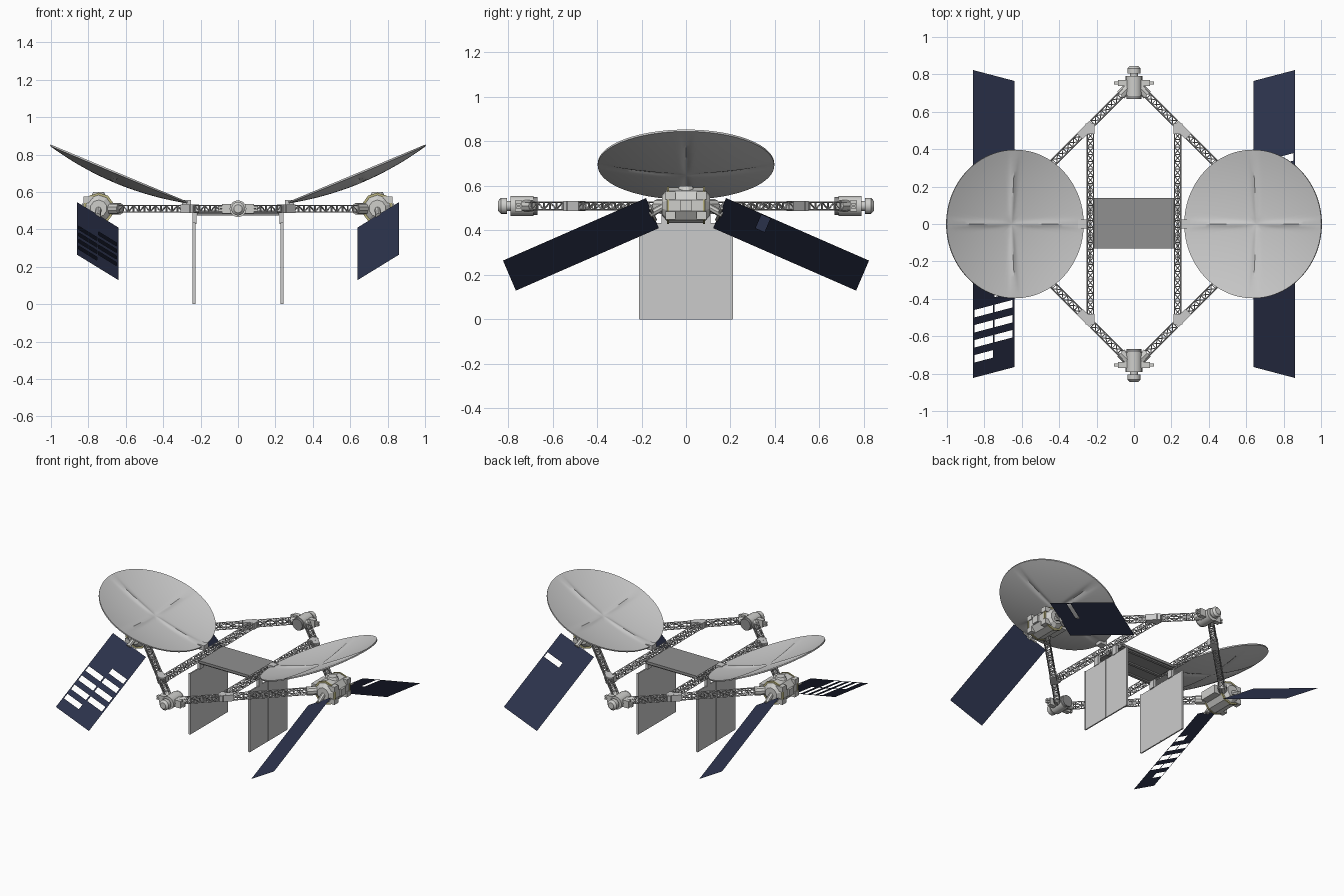
import bpy, bmesh, math
from mathutils import Vector, Matrix

if "Cube" in bpy.data.objects:
    bpy.data.objects.remove(bpy.data.objects["Cube"])


def material(name, rgb):
    m = bpy.data.materials.new(name)
    m.diffuse_color = (*rgb, 1)
    m.use_nodes = True
    m.node_tree.nodes["Principled BSDF"].inputs["Base Color"].default_value = m.diffuse_color
    return m


LIGHT = material("light_grey", (0.60, 0.60, 0.60))
HULL = material("hull_white", (0.62, 0.62, 0.60))
DARK = material("deck_grey", (0.28, 0.28, 0.28))
NAVY = material("solar_navy", (0.027, 0.035, 0.078))
GOLD = material("trim_gold", (0.50, 0.46, 0.22))

ONE = [(1, 1)]
LR = [(1, 1), (-1, 1)]
FB = [(1, 1), (1, -1)]
ALL = [(1, 1), (-1, 1), (1, -1), (-1, -1)]


def place(name, bm, mat, flips=ONE, smooth=False):
    """Make one object per mirror sign pair."""
    for sx, sy in flips:
        b = bm.copy()
        bmesh.ops.scale(b, vec=(sx, sy, 1), verts=b.verts)
        bmesh.ops.recalc_face_normals(b, faces=b.faces)
        me = bpy.data.meshes.new(name)
        b.to_mesh(me)
        b.free()
        me.materials.append(mat)
        ob = bpy.data.objects.new(name, me)
        bpy.context.collection.objects.link(ob)
        if smooth:
            bpy.ops.object.select_all(action='DESELECT')
            ob.select_set(True)
            bpy.context.view_layer.objects.active = ob
            bpy.ops.object.shade_smooth_by_angle(angle=math.radians(35))
    bm.free()


def box(bm, c, s, rz=0.0):
    m = Matrix.Translation(c) @ Matrix.Rotation(rz, 4, 'Z') @ Matrix.Diagonal((*s, 1))
    bmesh.ops.create_cube(bm, size=1, matrix=m)


def tube(bm, p0, p1, r0, r1=None, n=16, spin=0.0):
    p0, p1 = Vector(p0), Vector(p1)
    d = p1 - p0
    m = (Matrix.Translation((p0 + p1) / 2) @ d.to_track_quat('Z', 'Y').to_matrix().to_4x4()
         @ Matrix.Rotation(spin, 4, 'Z'))
    bmesh.ops.create_cone(bm, cap_ends=True, segments=n, radius1=r0,
                          radius2=r0 if r1 is None else r1, depth=d.length, matrix=m)


def truss(bm, p0, p1, half=0.017, bay=0.04, r=0.0026):
    """Square lattice beam with four rails, battens and diagonals."""
    p0, p1 = Vector(p0), Vector(p1)
    d = p1 - p0
    side = d.normalized().cross(Vector((0, 0, 1)))
    up = Vector((0, 0, 1))
    offs = [(side * a + up * b) * half for a, b in ((1, 1), (-1, 1), (-1, -1), (1, -1))]
    n = max(1, round(d.length / bay))
    for o in offs:
        tube(bm, p0 + o, p1 + o, r * 1.3, n=4)
    for i in range(n + 1):
        a, b = p0 + d * i / n, p0 + d * (i + 1) / n
        for k in range(4):
            o, q = offs[k], offs[(k + 1) % 4]
            tube(bm, a + o, a + q, r, n=4)
            if i < n:
                tube(bm, *((a + o, b + q) if i % 2 else (a + q, b + o)), r, n=4)


Z = 0.51
# lattice frame: two long spars and the hexagonal outer arms
bm = bmesh.new()
truss(bm, (0.233, -0.49, Z), (0.233, 0.49, Z))
place("spar_truss", bm, LIGHT, LR)
bm = bmesh.new()
truss(bm, (0.22, 0.54, Z), (0.05, 0.71, Z))
truss(bm, (0.28, 0.48, Z), (0.66, 0.10, Z))
place("arm_truss", bm, LIGHT, ALL)

# elbow brackets where spars meet arms
bm = bmesh.new()
box(bm, (0.235, 0.51, Z), (0.046, 0.055, 0.045))
box(bm, (0.258, 0.502, Z), (0.095, 0.044, 0.044), -math.pi / 4)
place("elbow_bracket", bm, LIGHT, ALL)

# end modules: body, cross flange, neck and ball
bm = bmesh.new()
tube(bm, (0, 0.685, Z), (0, 0.79, Z), 0.045, n=16)
tube(bm, (0, 0.79, Z), (0, 0.815, Z), 0.022)
tube(bm, (0, 0.805, Z), (0, 0.832, Z), 0.036)
tube(bm, (0, 0.832, Z), (0, 0.845, Z), 0.036, 0.022)
place("end_module", bm, HULL, FB, True)
bm = bmesh.new()
box(bm, (0, 0.754, Z), (0.17, 0.032, 0.05))
for s in (-1, 1):
    box(bm, (s * 0.095, 0.754, Z + 0.008), (0.025, 0.018, 0.012))
    box(bm, (s * 0.095, 0.754, Z - 0.008), (0.025, 0.018, 0.012))
    tube(bm, (s * 0.07, 0.69, Z), (s * 0.03, 0.73, Z), 0.026, n=8)
place("end_flange", bm, HULL, FB)
bm = bmesh.new()
tube(bm, (0, 0.668, Z), (0, 0.688, Z), 0.04)
place("end_ring", bm, DARK, FB, True)

# side modules: faceted barrel with end cones, collars and hatch
cx, cz = 0.745, 0.512
bm = bmesh.new()
tube(bm, (cx, -0.08, cz), (cx, 0.08, cz), 0.08, n=10)
for s in (-1, 1):
    tube(bm, (cx, s * 0.08, cz), (cx, s * 0.108, cz), 0.078, 0.045, n=10)
    tube(bm, (0.63, s * 0.13, Z), (0.71, s * 0.05, Z), 0.03, n=10)
    for zz in (-0.045, 0.045):
        box(bm, (0.80, s * 0.07, cz + zz), (0.05, 0.045, 0.035))
box(bm, (0.66, 0, Z), (0.07, 0.13, 0.06))
box(bm, (0.825, 0, cz), (0.02, 0.05, 0.05))
tube(bm, (cx, 0, cz + 0.06), (cx, 0, cz + 0.088), 0.045, 0.03, n=10)
place("side_module", bm, HULL, LR)
bm = bmesh.new()
for s in (-1, 1):
    tube(bm, (cx, s * 0.076, cz), (cx, s * 0.086, cz), 0.084, n=10)
place("side_trim", bm, GOLD, LR)

# dishes: shallow bowls with four soft ribs
bm = bmesh.new()
R, DEPTH, RINGS, SEG = 0.397, 0.048, 14, 96
M = Matrix.Translation((0.635, 0, 0.70)) @ Matrix.Rotation(math.radians(-22.7), 4, 'Y')


def dish_point(i, j, drop):
    a, t = 2 * math.pi * j / SEG, i / RINGS
    off = abs((a + math.pi / 4) % (math.pi / 2) - math.pi / 4) * t * R
    rib = 0.009 * math.exp(-(off / 0.014) ** 2) * math.sin(math.pi * t) ** 0.7 if 0 < t < 1 else 0
    return M @ Vector((R * t * math.cos(a), R * t * math.sin(a),
                       DEPTH * (t * t - 1) + rib - drop))


edges = []
for drop in (0.0, 0.009):
    hub = bm.verts.new(dish_point(0, 0, drop))
    rows = [[bm.verts.new(dish_point(i, j, drop)) for j in range(SEG)] for i in range(1, RINGS + 1)]
    for j in range(SEG):
        k = (j + 1) % SEG
        bm.faces.new((hub, rows[0][j], rows[0][k]))
        for a, b in zip(rows, rows[1:]):
            bm.faces.new((a[j], b[j], b[k], a[k]))
    edges.append(rows[-1])
for j in range(SEG):
    k = (j + 1) % SEG
    bm.faces.new((edges[0][j], edges[1][j], edges[1][k], edges[0][k]))
place("dish", bm, LIGHT, LR, True)
bm = bmesh.new()
box(bm, (0.275, 0, 0.54), (0.05, 0.05, 0.035))
place("dish_mount", bm, LIGHT, LR)

# solar wings: thin sheets with some cells left open
C0 = Vector((0.64, 0.122, 0.41))
U, V = Vector((0.22, 0.058, 0.135)), Vector((0, 0.643, -0.281))
NRM = U.cross(V).normalized() * 0.003
US = (0, 0.04, 0.48, 0.52, 0.97, 1)
ROWS = 16
HOLES = {(-1, -1): {(3, 7), (3, 9), (3, 11), (3, 13), (1, 5), (1, 7), (1, 9), (1, 11)},
         (1, 1): {(3, 4)}}
for flip in ALL:
    bm = bmesh.new()
    g = [[bm.verts.new(C0 + U * u + V * (r / ROWS)) for u in US] for r in range(ROWS + 1)]
    for r in range(ROWS):
        for c in range(5):
            if (c, r) not in HOLES.get(flip, ()):
                bm.faces.new((g[r][c], g[r][c + 1], g[r + 1][c + 1], g[r + 1][c]))
    bmesh.ops.solidify(bm, geom=bm.faces[:], thickness=0.005)
    place("solar_wing", bm, NAVY, [flip])
bm = bmesh.new()
mid = C0 + U * 0.5
tube(bm, (cx, 0.09, cz), mid + V * 0.02, 0.016, n=8)
tube(bm, mid - U * 0.2 - NRM * 2, mid + U * 0.2 - NRM * 2, 0.007, n=6)
place("wing_yoke", bm, HULL, ALL)

# central deck with beams underneath
bm = bmesh.new()
box(bm, (0, 0.005, 0.492), (0.44, 0.27, 0.018))
for y in (-0.11, 0.0, 0.12):
    box(bm, (0, y, 0.48), (0.44, 0.02, 0.012))
place("deck", bm, DARK)

# hanging radiators with edge rails and hangers
bm = bmesh.new()
box(bm, (0.235, 0, 0.217), (0.009, 0.42, 0.434))
for y in (-0.207, 0, 0.207):
    box(bm, (0.235, y, 0.219), (0.014, 0.008, 0.434))
place("radiator", bm, LIGHT, LR)
bm = bmesh.new()
for y in (-0.09, 0.09):
    box(bm, (0.233, y, 0.462), (0.022, 0.04, 0.065))
place("radiator_hanger", bm, LIGHT, LR)
